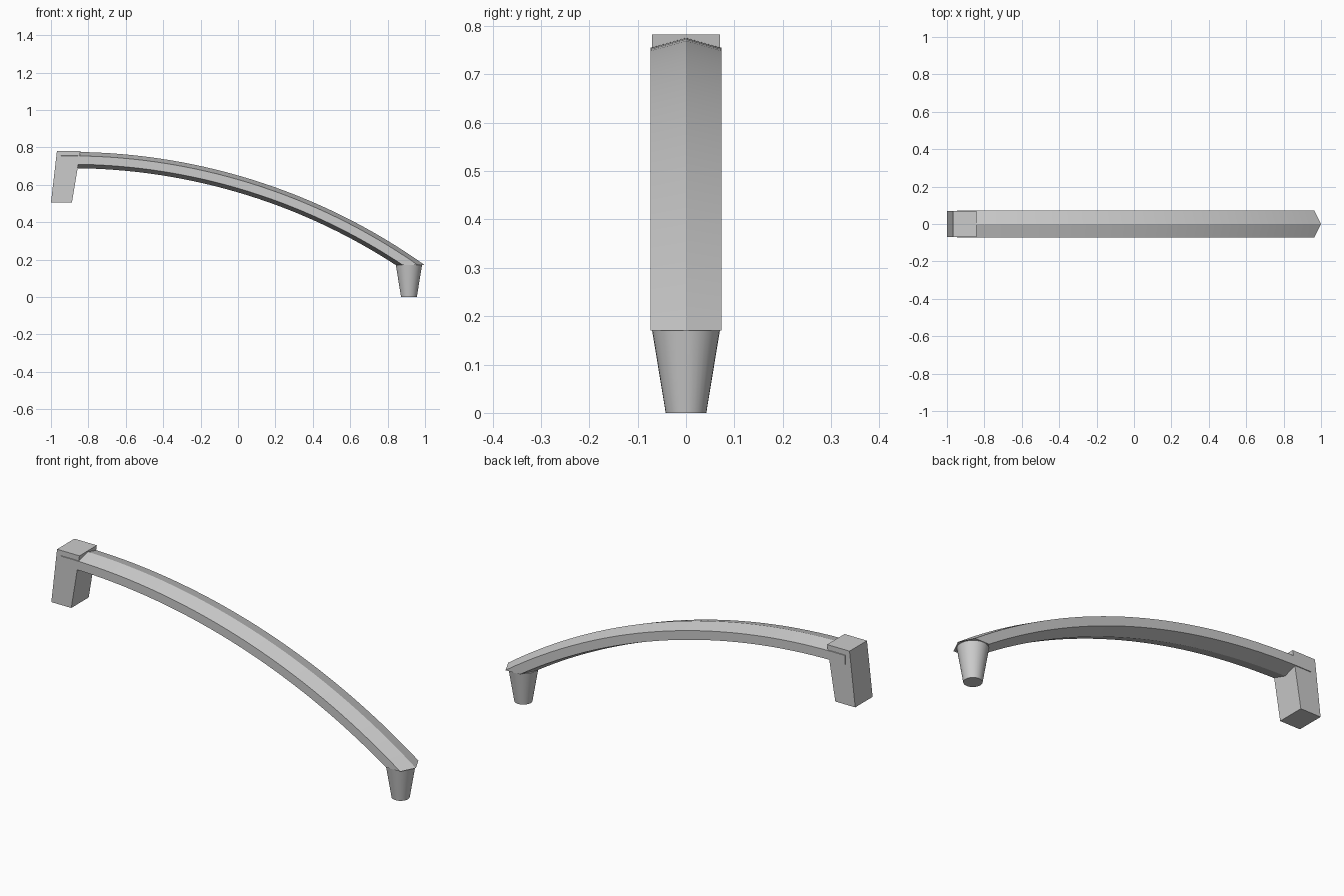
import bpy
import bmesh
import math

cube = bpy.data.objects.get("Cube")
if cube:
    bpy.data.objects.remove(cube, do_unlink=True)

GREY = (0.6, 0.6, 0.6, 1)
grey = bpy.data.materials.new("light grey")
grey.use_nodes = True
grey.diffuse_color = GREY
grey.node_tree.nodes["Principled BSDF"].inputs["Base Color"].default_value = GREY


def finish(name, bm, angle=None):
    """Turn a bmesh into a named object, optionally smoothed by angle."""
    bmesh.ops.recalc_face_normals(bm, faces=bm.faces)
    mesh = bpy.data.meshes.new(name)
    bm.to_mesh(mesh)
    bm.free()
    mesh.materials.append(grey)
    obj = bpy.data.objects.new(name, mesh)
    bpy.context.collection.objects.link(obj)
    if angle:
        bpy.ops.object.select_all(action="DESELECT")
        obj.select_set(True)
        bpy.context.view_layer.objects.active = obj
        bpy.ops.object.shade_smooth_by_angle(angle=math.radians(angle))
    return obj


# Curved arm: six-sided section swept along an arc, cut level above the peg
CX, CZ, CUT = -0.9, -2.504, 0.17
HALF, STEPS = 0.073, 32
section = [(0, 3.28), (HALF, 3.259), (HALF, 3.214),
           (0, 3.193), (-HALF, 3.214), (-HALF, 3.259)]
bm = bmesh.new()
rings = []
for i in range(STEPS + 1):
    ring = []
    for y, radius in section:
        start = -0.014
        end = math.acos((CUT - CZ) / radius)
        a = start + (end - start) * i / STEPS
        ring.append(bm.verts.new((CX + radius * math.sin(a), y, CZ + radius * math.cos(a))))
    rings.append(ring)
for r0, r1 in zip(rings, rings[1:]):
    for k in range(6):
        n = (k + 1) % 6
        bm.faces.new((r0[k], r0[n], r1[n], r1[k]))
bm.faces.new(rings[0])
bm.faces.new(rings[-1])
finish("curved_arm", bm, 15)

# Slanted block at the high end
bm = bmesh.new()
outline = [(-1, 0.505), (-0.888, 0.505), (-0.842, 0.782), (-0.968, 0.782)]
face = bm.faces.new([bm.verts.new((x, -0.07, z)) for x, z in outline])
side = bmesh.ops.extrude_face_region(bm, geom=[face])["geom"]
bmesh.ops.translate(bm, vec=(0, 0.14, 0),
                    verts=[v for v in side if isinstance(v, bmesh.types.BMVert)])
finish("end_block", bm)

# Tapered round peg under the low end
bm = bmesh.new()
bmesh.ops.create_cone(bm, cap_ends=True, segments=32, radius1=0.042, radius2=0.07, depth=CUT)
bmesh.ops.translate(bm, verts=bm.verts, vec=(0.914, 0, CUT / 2))
finish("tapered_peg", bm, 30)
